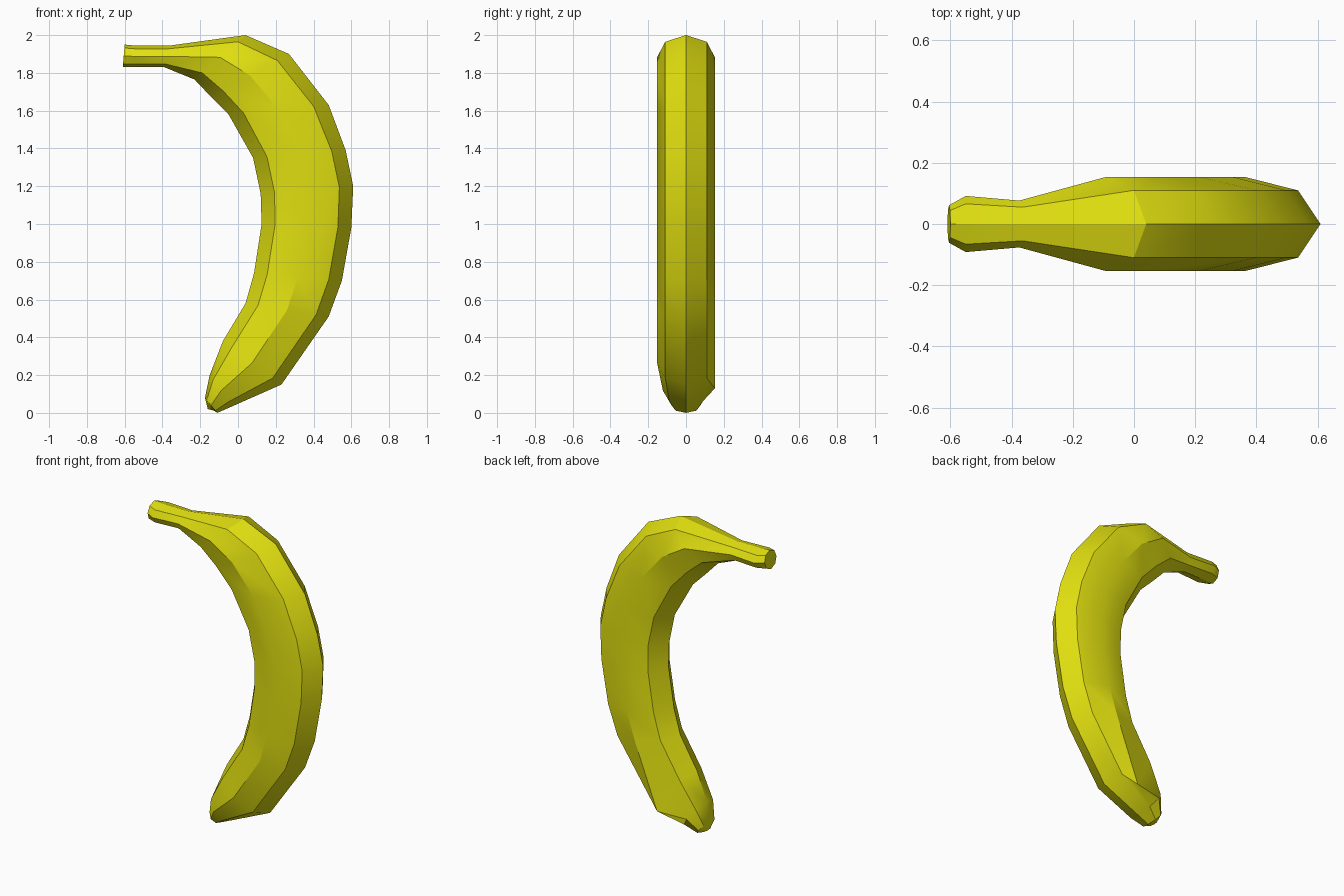
import bpy, bmesh, math
from mathutils import Vector

cube = bpy.data.objects.get("Cube")
if cube:
    bpy.data.objects.remove(cube, do_unlink=True)

yellow = bpy.data.materials.new("banana_yellow")
yellow.use_nodes = True
colour = (0.75, 0.74, 0.005, 1)
yellow.diffuse_color = colour
yellow.node_tree.nodes["Principled BSDF"].inputs["Base Color"].default_value = colour

# Rings from stem to tip: outer ridge (x, z), inner ridge (x, z), width factor
RINGS = [
    ((-.60, 1.95), (-.61, 1.83), .40),
    ((-.55, 1.945), (-.55, 1.83), .60),
    ((-.36, 1.945), (-.39, 1.83), .50),
    ((.04, 2.0), (-.23, 1.765), 1),
    ((.27, 1.9), (-.14, 1.67), 1),
    ((.48, 1.63), (-.05, 1.58), 1),
    ((.57, 1.39), (.08, 1.35), 1),
    ((.61, 1.2), (.12, 1.16), 1),
    ((.60, .98), (.125, 1.0), 1),
    ((.55, .70), (.085, .74), 1),
    ((.48, .51), (.04, .58), 1),
    ((.23, .15), (-.08, .38), 1),
    ((-.03, .035), (-.15, .20), .80),
    ((-.11, 0), (-.175, .08), .50),
    ((-.12, .01), (-.16, .02), .25),
]
# Eight-sided section: fraction from outer to inner ridge, half width
SECTION = [(0, 0), (.15, .11), (.5, .153), (.85, .11),
           (1, 0), (.85, -.11), (.5, -.153), (.15, -.11)]

# Peel: loft the rings and cap both ends
bm = bmesh.new()
loops = []
for outer, inner, width in RINGS:
    a = Vector((outer[0], 0, outer[1]))
    b = Vector((inner[0], 0, inner[1]))
    loops.append([bm.verts.new(a.lerp(b, t) + Vector((0, y * width, 0)))
                  for t, y in SECTION])

# Uneven kink on the back of the lower end
loops[11][2].co = (.10, .153, .13)

for first, second in zip(loops, loops[1:]):
    for i in range(len(SECTION)):
        j = (i + 1) % len(SECTION)
        bm.faces.new((first[i], first[j], second[j], second[i]))
bm.faces.new(loops[0])
bm.faces.new(loops[-1])
bmesh.ops.recalc_face_normals(bm, faces=bm.faces)

mesh = bpy.data.meshes.new("banana")
bm.to_mesh(mesh)
bm.free()
mesh.materials.append(yellow)
banana = bpy.data.objects.new("banana", mesh)
bpy.context.collection.objects.link(banana)

# Smooth along the length, crisp along the ridges
bpy.ops.object.select_all(action="DESELECT")
banana.select_set(True)
bpy.context.view_layer.objects.active = banana
bpy.ops.object.shade_smooth_by_angle(angle=math.radians(30))
